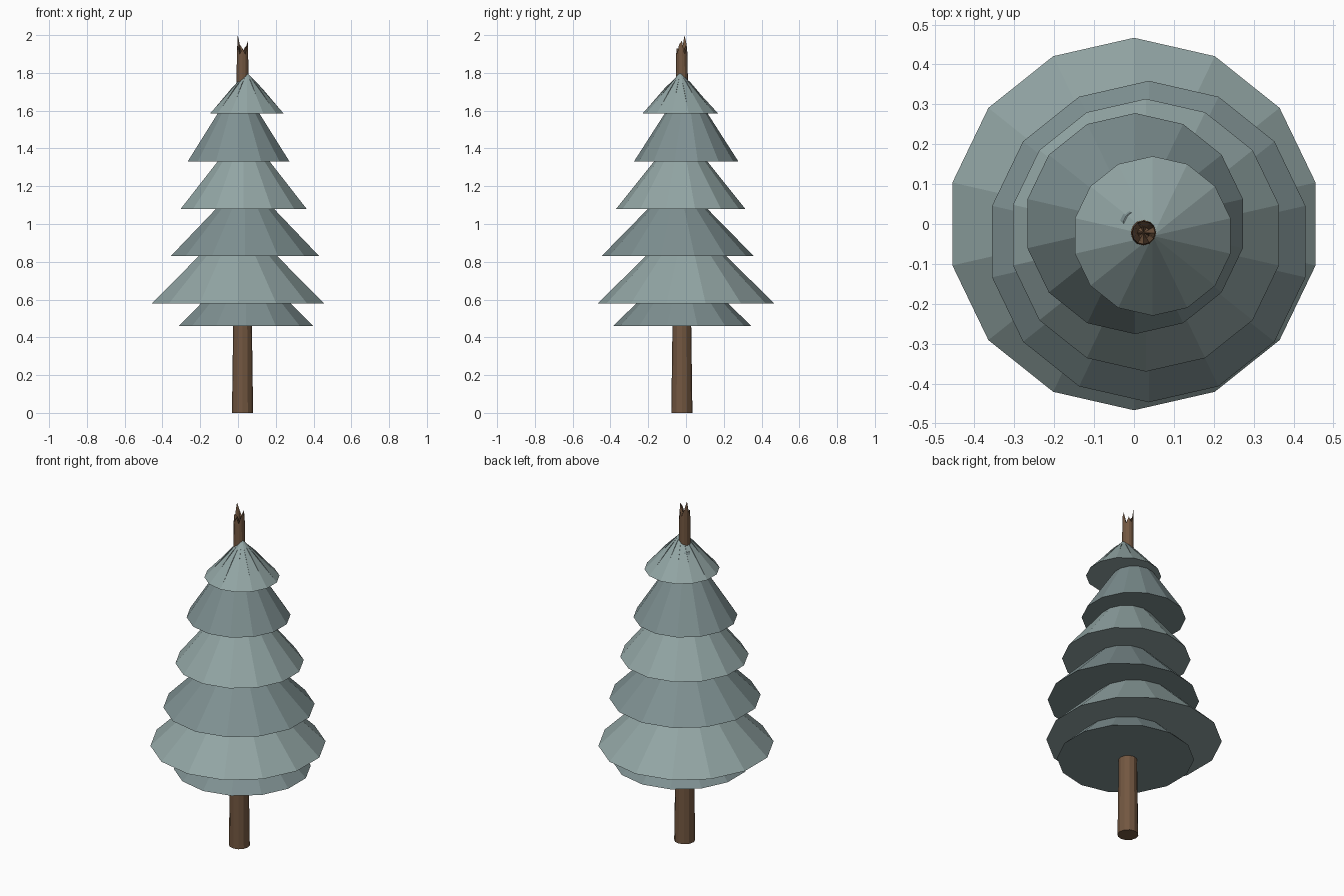
import bpy, math

if "Cube" in bpy.data.objects:
    bpy.data.objects.remove(bpy.data.objects["Cube"])

SIDES = 14


def material(name, rgb):
    m = bpy.data.materials.new(name)
    m.diffuse_color = (*rgb, 1)
    m.use_nodes = True
    m.node_tree.nodes["Principled BSDF"].inputs["Base Color"].default_value = m.diffuse_color
    return m


LIGHT = material("light_needles", (0.29, 0.38, 0.375))
DARK = material("dark_needles", (0.21, 0.28, 0.285))
BARK = material("bark", (0.17, 0.095, 0.052))


def make_object(name, verts, faces, mat):
    me = bpy.data.meshes.new(name)
    me.from_pydata(verts, [], faces)
    me.materials.append(mat)
    ob = bpy.data.objects.new(name, me)
    bpy.context.collection.objects.link(ob)
    return ob


def ring(cx, cy, r, z, n, start=math.pi / 2):
    return [(cx + r * math.cos(start + 2 * math.pi * i / n),
             cy + r * math.sin(start + 2 * math.pi * i / n), z) for i in range(n)]


def bridge(a, b, n):
    return [(a + i, a + (i + 1) % n, b + (i + 1) % n, b + i) for i in range(n)]


def tier(name, cx, cy, r, z, top_r, top_z, mat):
    n = SIDES
    verts = ring(cx, cy, r, z, n) + ring(cx, cy, top_r, top_z, n)
    faces = bridge(0, n, n) + [tuple(reversed(range(n))), tuple(range(n, 2 * n))]
    return make_object(name, verts, faces, mat)


# Stacked needle skirts, each slightly off centre
tiers = [
    (0.042, -0.020, 0.365, 0.46, 0.03, 0.79, DARK),
    (0.000, 0.000, 0.467, 0.58, 0.03, 1.01, LIGHT),
    (0.037, -0.044, 0.403, 0.83, 0.03, 1.21, DARK),
    (0.030, -0.028, 0.342, 1.08, 0.03, 1.47, LIGHT),
    (0.003, 0.001, 0.277, 1.33, 0.03, 1.715, DARK),
    (0.047, -0.030, 0.200, 1.585, 0.003, 1.80, LIGHT),
]
for i, t in enumerate(tiers):
    tier(f"needle_tier_{i + 1}", *t)

# Thin raised creases running down the top skirt
cx, cy, r, z0, _, z1, _ = tiers[-1]
verts, faces = [], []
for i in range(SIDES):
    a = math.pi / 2 + 2 * math.pi * i / SIDES
    reach = (0.62, 0.85, 0.72, 0.92)[i % 4]
    for f, lift in ((0.03, 0), (reach * 0.45, 0.008), (reach, 0)):
        verts.append((cx + r * f * math.cos(a), cy + r * f * math.sin(a),
                      z1 + (z0 - z1) * f + lift))
    faces.append((3 * i, 3 * i + 1, 3 * i + 2))
make_object("top_tier_creases", verts, faces, LIGHT)

# Tapered trunk with a splintered, broken top
n = 12
tx, ty = 0.024, -0.022
start = math.radians(150)
heights = [2.0, 1.92, 1.94, 1.90, 1.93, 1.90, 1.95, 1.97, 1.90, 1.94, 1.91, 1.95]
rim = [(x, y, h) for (x, y, _), h in zip(ring(tx, ty, 0.029, 0, n, start), heights)]
inner = [(x, y, 1.93 if i % 3 == 1 else 1.89)
         for i, (x, y, _) in enumerate(ring(tx, ty, 0.015, 0, n, start))]
verts = (ring(tx, ty, 0.056, 0, n, start) + ring(tx, ty, 0.030, 1.89, n, start)
         + rim + inner + [(tx, ty, 1.90)])
faces = [tuple(reversed(range(n)))]
for k in range(3):
    faces += bridge(k * n, (k + 1) * n, n)
faces += [(3 * n + i, 3 * n + (i + 1) % n, 4 * n) for i in range(n)]
make_object("trunk", verts, faces, BARK)
